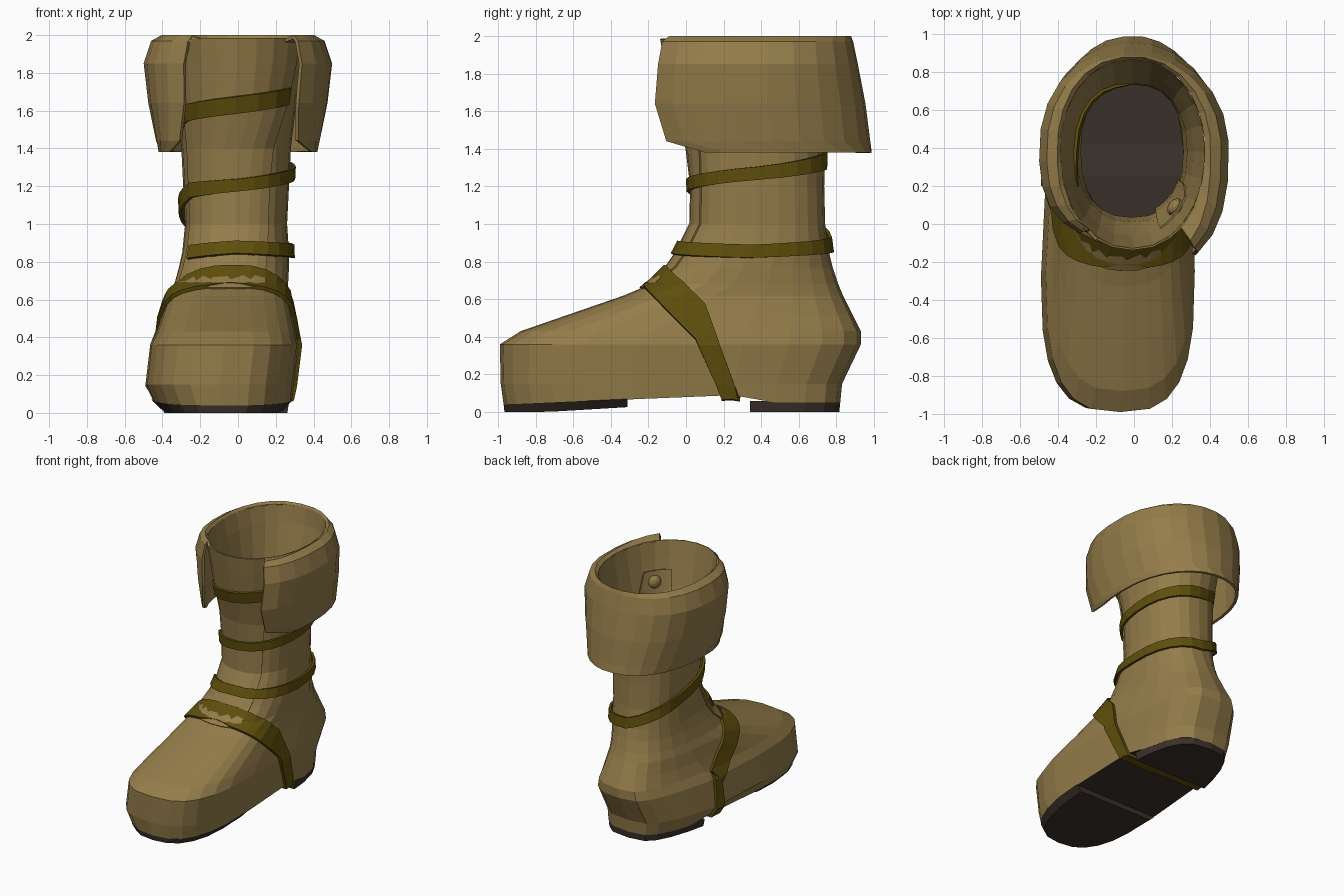
import bpy, bmesh, math
from mathutils import Vector

if "Cube" in bpy.data.objects:
    bpy.data.objects.remove(bpy.data.objects["Cube"])


def material(name, rgb):
    m = bpy.data.materials.new(name)
    m.diffuse_color = (*rgb, 1)
    m.use_nodes = True
    m.node_tree.nodes["Principled BSDF"].inputs["Base Color"].default_value = m.diffuse_color
    return m


TAN = material("tan leather", (0.30, 0.205, 0.069))
OLIVE = material("olive strap", (0.114, 0.078, 0.0035))
DARK = material("dark sole", (0.042, 0.030, 0.022))


def finish(bm, name, mats, thick=0, offset=1):
    me = bpy.data.meshes.new(name)
    bm.to_mesh(me)
    bm.free()
    ob = bpy.data.objects.new(name, me)
    bpy.context.collection.objects.link(ob)
    for m in mats:
        me.materials.append(m)
    if thick:
        mod = ob.modifiers.new("thickness", 'SOLIDIFY')
        mod.thickness, mod.offset = thick, offset
    return ob


def loft(bm, rows, closed):
    """Skin rows of points listed bottom to top, each anticlockwise."""
    vs = [[bm.verts.new(p) for p in r] for r in rows]
    n = len(rows[0])
    for a, b in zip(vs, vs[1:]):
        for i in range(n if closed else n - 1):
            j = (i + 1) % n
            bm.faces.new((a[i], a[j], b[j], b[i]))
    return vs


def cap(bm, ring, flip):
    """Close a ring that starts at the toe with a ladder of quads."""
    n = len(ring)
    out = []
    for k in range(n // 2):
        f = [ring[k], ring[k + 1], ring[n - k - 1], ring[(n - k) % n]]
        f = list(dict.fromkeys(f))
        out.append(bm.faces.new(f[::-1] if flip else f))
    return out


def power(v, e):
    return math.copysign(abs(v) ** e, v)


# Boot cross-sections: z, front y, back y, left x, right x, middle y,
# front squareness, back squareness
RINGS = [
    (0.06, -0.97, 0.82, -0.45, 0.285, -0.28, 0.74, 0.54),
    (0.15, -0.985, 0.83, -0.49, 0.295, -0.28, 0.68, 0.54),
    (0.36, -0.99, 0.93, -0.465, 0.32, -0.25, 0.68, 0.56),
    (0.43, -0.88, 0.93, -0.43, 0.305, -0.20, 0.72, 0.58),
    (0.52, -0.62, 0.885, -0.40, 0.285, 0.00, 0.72, 0.65),
    (0.62, -0.33, 0.835, -0.37, 0.265, 0.15, 0.76, 0.72),
    (0.68, -0.19, 0.81, -0.345, 0.265, 0.25, 0.82, 0.80),
    (0.77, -0.10, 0.78, -0.32, 0.27, 0.30, 0.85, 0.85),
    (0.85, -0.045, 0.76, -0.30, 0.27, 0.35, 0.85, 0.85),
    (1.00, 0.03, 0.74, -0.28, 0.26, 0.38, 0.85, 0.85),
    (1.20, 0.035, 0.735, -0.29, 0.27, 0.38, 0.85, 0.85),
    (1.40, 0.01, 0.74, -0.30, 0.28, 0.38, 0.87, 0.87),
    (1.65, -0.06, 0.80, -0.33, 0.31, 0.38, 0.90, 0.90),
    (1.85, -0.10, 0.85, -0.36, 0.35, 0.38, 0.93, 0.93),
    (1.985, -0.125, 0.87, -0.39, 0.375, 0.38, 0.95, 0.95),
]


def surface(deg, z, off=0.0):
    """Point on the boot at an angle (0 = right, 90 = back) and a height."""
    for a, b in zip(RINGS, RINGS[1:]):
        if z <= b[0]:
            break
    t = max(0, min(1, (z - a[0]) / (b[0] - a[0])))
    _, yf, yb, xl, xr, yc, ef, eb = [p + (q - p) * t for p, q in zip(a, b)]
    c, s = math.cos(math.radians(deg)), math.sin(math.radians(deg))
    e = eb if s > 0 else ef
    y = yc + power(s, e) * ((yb - yc) if s > 0 else (yc - yf))
    xc, hw = (xl + xr) / 2, (xr - xl) / 2
    x = xc + hw * power(c, e)
    if x < 0:  # the foot narrows towards the heel on its left side
        fade = max(0, min(1, (0.95 - z) / 0.45))
        x *= 1 - 0.24 * fade * max(0, min(1, (y - 0.15) / 0.65))
    return Vector((x + off * c, y + off * s, z))


def underside(y):
    """Height of the arched bottom."""
    if y > 0.36:
        return 0.05
    return 0.04 + 0.05 * max(0, min(1, (y + 0.9) / 1.1))


N = 24
ANGLES = [-90 + 360 * i / N for i in range(N)]


def boot_mesh():
    bm = bmesh.new()
    rows = [[surface(d, r[0]) for d in ANGLES] for r in RINGS]
    for p in rows[0]:
        p.z = underside(p.y)
    vs = loft(bm, rows, True)
    for f in cap(bm, vs[0], True):
        f.material_index = 1
    return bm


def keep_side(bm, co, no, fill=False):
    """Cut by a plane and remove the side the normal points to."""
    geom = bm.verts[:] + bm.edges[:] + bm.faces[:]
    bmesh.ops.bisect_plane(bm, geom=geom, plane_co=co, plane_no=no, clear_outer=True)
    if fill:
        bmesh.ops.holes_fill(bm, edges=[e for e in bm.edges if e.is_boundary])


# Foot and shaft in one skin, dark inside and outside on the bottom
finish(boot_mesh(), "boot_upper", [TAN, DARK])

# Forefoot sole (rising slightly with the arch) and heel
for name, y, side in (("front_sole", -0.31, 1), ("heel", 0.34, -1)):
    bm = bmesh.new()
    top = [surface(d, 0.06) for d in ANGLES]
    low = [Vector((p.x * 0.97, p.y * 0.995, 0)) for p in top]
    for p, q in zip(top, low):
        if side > 0:
            q.x = -0.08 + (q.x + 0.08) * 0.92
            p.x *= 1.02
            p.z = underside(p.y) + 0.003
            q.z = max(0, (q.y + 0.75) * 0.06)
    vs = loft(bm, [low, top], True)
    cap(bm, vs[0], True)
    cap(bm, vs[1], False)
    keep_side(bm, (0, y, 0), (0, side, 0), True)
    finish(bm, name, [DARK])

# Instep strap: slices of the boot skin inside clockwise side-view outlines,
# steeper on the right side than on the left
SLICES = [
    ("instep_strap_right_upper", 1, [(-0.22, 0.66), (-0.10, 0.775), (0.10, 0.58), (0.05, 0.39)]),
    ("instep_strap_right_lower", 1, [(0.05, 0.39), (0.10, 0.58), (0.29, 0.06), (0.20, 0.06)]),
    ("instep_strap_left_upper", -1, [(-0.22, 0.66), (-0.10, 0.775), (0.28, 0.42), (0.19, 0.32)]),
    ("instep_strap_left_lower", -1, [(0.20, 0.34), (0.27, 0.40), (0.29, 0.06), (0.20, 0.06)]),
]
for name, side, outline in SLICES:
    bm = boot_mesh()
    keep_side(bm, (-0.02, 0, 0), (-side, 0, 0))
    for (y0, z0), (y1, z1) in zip(outline, outline[1:] + outline[:1]):
        keep_side(bm, (0, y0, z0), (0, z0 - z1, y1 - y0))
    for f in bm.faces:
        f.material_index = 0
    bmesh.ops.translate(bm, verts=bm.verts, vec=(0, 0, -0.004))
    finish(bm, name, [OLIVE], 0.024, 1)


# Front tongue and the small flap inside the shaft
def panel(name, left, heights_right, off):
    bm = bmesh.new()
    rows = []
    for z, right in heights_right:
        rows.append([surface(left + (right - left) * i / 8, z, off) for i in range(9)])
    loft(bm, rows, False)
    finish(bm, name, [TAN], 0.01, 0)


panel("front_tongue", 212, [(0.66, 300), (0.77, 301), (0.85, 302), (1.0, 304),
      (1.2, 304), (1.4, 308), (1.65, 325), (1.85, 328), (1.985, 328)], 0.008)
panel("inner_flap", 295, [(1.25, 330), (1.4, 338), (1.65, 338), (1.78, 330)], -0.025)

# Button on the inner flap
bm = bmesh.new()
bmesh.ops.create_uvsphere(bm, u_segments=12, v_segments=8, radius=0.05)
button = finish(bm, "button", [TAN])
button.location = (0.215, 0.09, 1.70)
button.scale = (0.7, 1, 1)
button.rotation_euler = (0, 0, math.radians(-35))

# Long strap spiralling round the shaft: angle, height, half width, lift.
# Under the cuff it presses into the leather and shows on the inside too.
PATH = [(-38, 1.675, 0.045, 0.022), (-90, 1.63, 0.045, 0.022),
        (-140, 1.59, 0.045, 0.018), (-180, 1.50, 0.045, -0.006),
        (-255, 1.37, 0.045, -0.006), (-285, 1.335, 0.045, 0.015),
        (-360, 1.27, 0.035, 0.022), (-450, 1.205, 0.033, 0.022),
        (-500, 1.18, 0.04, 0.022), (-540, 1.09, 0.045, 0.022),
        (-630, 0.89, 0.04, 0.018), (-720, 0.855, 0.035, 0.022),
        (-810, 0.875, 0.033, 0.022), (-860, 0.85, 0.035, 0.022),
        (-880, 0.835, 0.035, 0.022)]
bm = bmesh.new()
low, high = [], []
for a, b in zip(PATH, PATH[1:]):
    steps = max(1, round((a[0] - b[0]) / 15))
    for i in range(steps):
        d, z, w, lift = [p + (q - p) * i / steps for p, q in zip(a, b)]
        low.append(surface(d, z - w, lift))
        high.append(surface(d, z + w, lift))
loft(bm, [low[::-1], high[::-1]], False)
finish(bm, "spiral_strap", [OLIVE], 0.018, 0)

# Folded cuff, open at the front:
# z, half width, back, front right and front left depth, start and end angle
CUFF = [
    (1.38, 0.42, 0.61, 0.55, 0.45, -25, 215),
    (1.44, 0.435, 0.60, 0.60, 0.47, -50, 232),
    (1.64, 0.475, 0.575, 0.64, 0.47, -55, 241),
    (1.85, 0.50, 0.535, 0.62, 0.47, -55, 243),
    (1.97, 0.46, 0.51, 0.60, 0.46, -54, 243),
    (2.00, 0.405, 0.50, 0.58, 0.45, -50, 243),
]
bm = bmesh.new()
rows = []
for z, w, back, fr, fl, d0, d1 in CUFF:
    row = []
    for i in range(21):
        a = math.radians(d0 + (d1 - d0) * i / 20)
        c, s = math.cos(a), math.sin(a)
        if s > 0:  # the back is rounder, the front sides run straighter
            x, y = power(c, 1.0 if c > 0 else 0.85), s ** 0.92 * back
        else:
            x, y = power(c, 0.7), power(s, 0.8) * (fr if c > 0 else fl)
        row.append((w * x, 0.38 + y, z))
    rows.append(row)
# lip folded in to meet the shaft
rows.append([surface(-50 + 293 * i / 20, 1.98, 0.0) for i in range(21)])
loft(bm, rows, False)
finish(bm, "cuff", [TAN], 0.02, -1)
